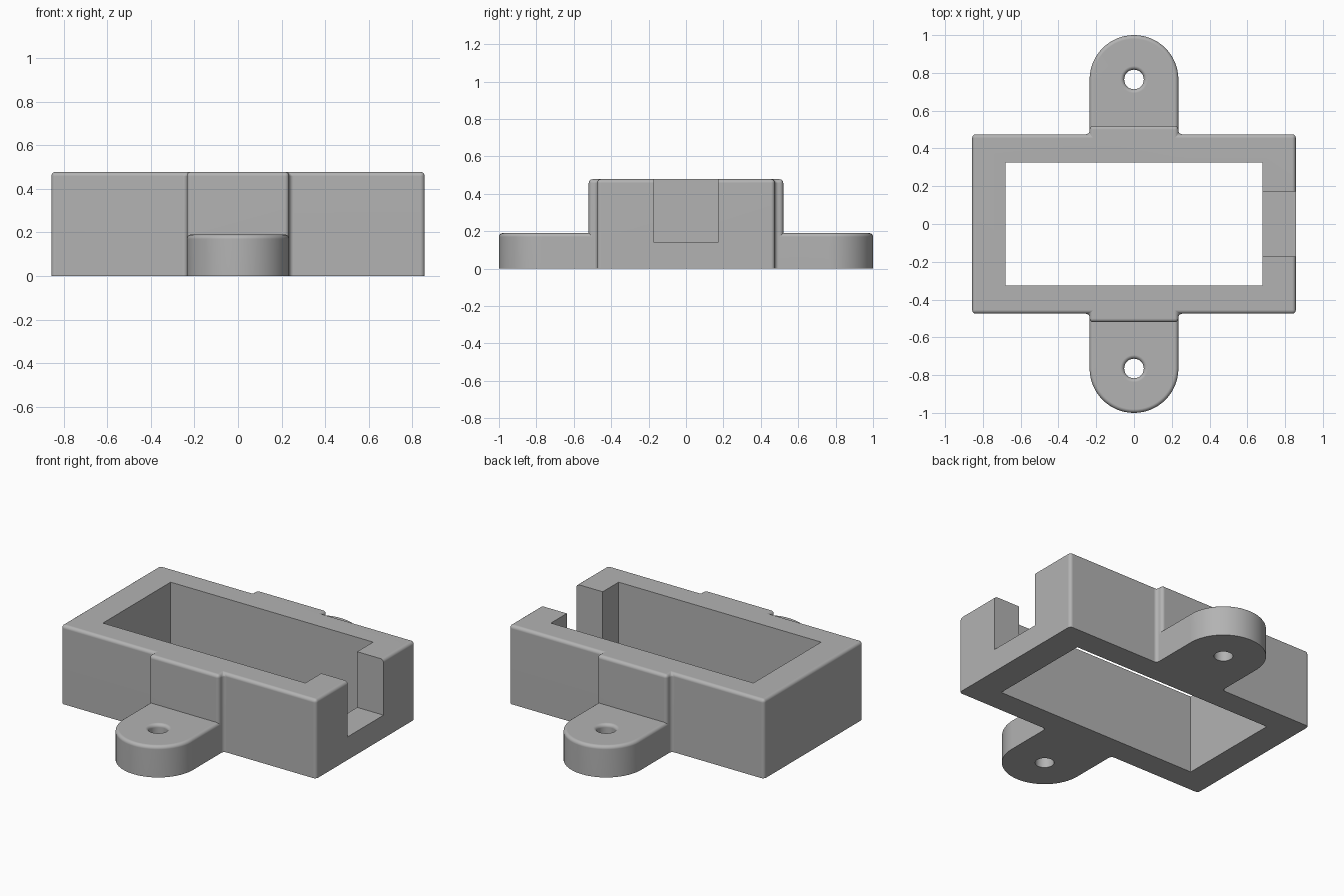
import bpy, bmesh, math

cube = bpy.data.objects.get("Cube")
if cube:
    bpy.data.objects.remove(cube, do_unlink=True)

W, D, H = 0.857, 0.475, 0.478      # frame half width, half depth, height
BW, BD = 0.235, 0.52               # boss and tab half width, boss reach
TAB_H, TAB_Y = 0.19, 0.765         # tab height, tab arc and hole centre
R = 0.02                           # edge rounding

grey = bpy.data.materials.new("grey plastic")
grey.use_nodes = True
grey.diffuse_color = (0.45, 0.45, 0.45, 1)
grey.node_tree.nodes["Principled BSDF"].inputs["Base Color"].default_value = grey.diffuse_color


def add_object(name, bm):
    bmesh.ops.recalc_face_normals(bm, faces=bm.faces)
    mesh = bpy.data.meshes.new(name)
    bm.to_mesh(mesh)
    bm.free()
    mesh.materials.append(grey)
    obj = bpy.data.objects.new(name, mesh)
    bpy.context.collection.objects.link(obj)
    return obj


def extrude_up(bm, faces, height):
    out = bmesh.ops.extrude_face_region(bm, geom=faces, use_keep_orig=False)["geom"]
    verts = [g for g in out if isinstance(g, bmesh.types.BMVert)]
    bmesh.ops.translate(bm, verts=verts, vec=(0, 0, height))
    return [g for g in out if isinstance(g, bmesh.types.BMFace)]


# Floor plan: central frame with bosses, plus a round-ended tab on each side
bm = bmesh.new()
half = [(W, -D), (W, D), (BW, D), (BW, BD), (-BW, BD), (-BW, D)]
core = [bm.verts.new((s * x, s * y, 0)) for s in (1, -1) for x, y in half]
core_face = bm.faces.new(core)
plan = [core_face]
STEPS = 32
for s, i in ((1, 3), (-1, 9)):
    arc = [bm.verts.new((s * BW * math.cos(math.pi * k / STEPS),
                         s * (TAB_Y + BW * math.sin(math.pi * k / STEPS)), 0))
           for k in range(STEPS + 1)]
    plan.append(bm.faces.new([core[i]] + arc + [core[i + 1]]))

# Raise everything to tab height, then the frame to full height
bottoms = [[v.co.copy() for v in f.verts] for f in plan]
tops = extrude_up(bm, plan, TAB_H)
core_top = max(tops, key=lambda f: f.calc_area())
extrude_up(bm, [core_top], H - TAB_H)

# Close the underside if the extrusion left it open
rim = [e for e in bm.edges if e.is_boundary]
if rim:
    bmesh.ops.contextual_create(bm, geom=rim)
bmesh.ops.recalc_face_normals(bm, faces=bm.faces)
bmesh.ops.dissolve_limit(bm, angle_limit=math.radians(1), verts=bm.verts, edges=bm.edges)

# Round every hard edge except the underside
hard = [e for e in bm.edges if e.calc_face_angle(0) > 0.5
        and max(v.co.z for v in e.verts) > 0.01]
bmesh.ops.bevel(bm, geom=hard, offset=R, offset_type='OFFSET', segments=4,
                profile=0.5, affect='EDGES', clamp_overlap=True)
frame = add_object("mounting_frame", bm)


def box_cutter(name, x0, x1, y, z0):
    bm = bmesh.new()
    bmesh.ops.create_cube(bm, size=1)
    for v in bm.verts:
        v.co = (x1 if v.co.x > 0 else x0, math.copysign(y, v.co.y),
                1 if v.co.z > 0 else z0)
    return add_object(name, bm)


def hole_cutter(name, y):
    # Turned profile: straight shaft with a rounded mouth
    r = 0.052
    profile = [(r, -0.1)]
    for k in range(5):
        a = math.pi / 2 * k / 4
        profile.append((r + R * (1 - math.cos(a)), TAB_H - R + R * math.sin(a)))
    profile.append((r + R, TAB_H + 0.05))
    bm = bmesh.new()
    n = 32
    rings = [[bm.verts.new((p * math.cos(math.tau * k / n),
                            y + p * math.sin(math.tau * k / n), z))
              for k in range(n)] for p, z in profile]
    for a, b in zip(rings, rings[1:]):
        for k in range(n):
            j = (k + 1) % n
            bm.faces.new((a[k], a[j], b[j], b[k]))
    bm.faces.new(rings[0])
    bm.faces.new(rings[-1])
    return add_object(name, bm)


# Cut the pocket, the side notch and the two screw holes
cutters = [box_cutter("pocket_cutter", -0.68, 0.68, 0.325, -0.2),
           box_cutter("notch_cutter", 0.6, 1.1, 0.172, 0.14),
           hole_cutter("back_hole_cutter", TAB_Y),
           hole_cutter("front_hole_cutter", -TAB_Y)]
bpy.context.view_layer.objects.active = frame
for c in cutters:
    c.hide_render = True
    mod = frame.modifiers.new(c.name, 'BOOLEAN')
    mod.operation, mod.solver, mod.object = 'DIFFERENCE', 'EXACT', c
    bpy.ops.object.modifier_apply(modifier=mod.name)
for c in cutters:
    bpy.data.objects.remove(c, do_unlink=True)

# Smooth the rounded edges while keeping flat faces flat
bpy.ops.object.select_all(action='DESELECT')
frame.select_set(True)
bpy.ops.object.shade_smooth_by_angle(angle=math.radians(35))
weighted = frame.modifiers.new("flat_face_normals", 'WEIGHTED_NORMAL')
weighted.keep_sharp = True
